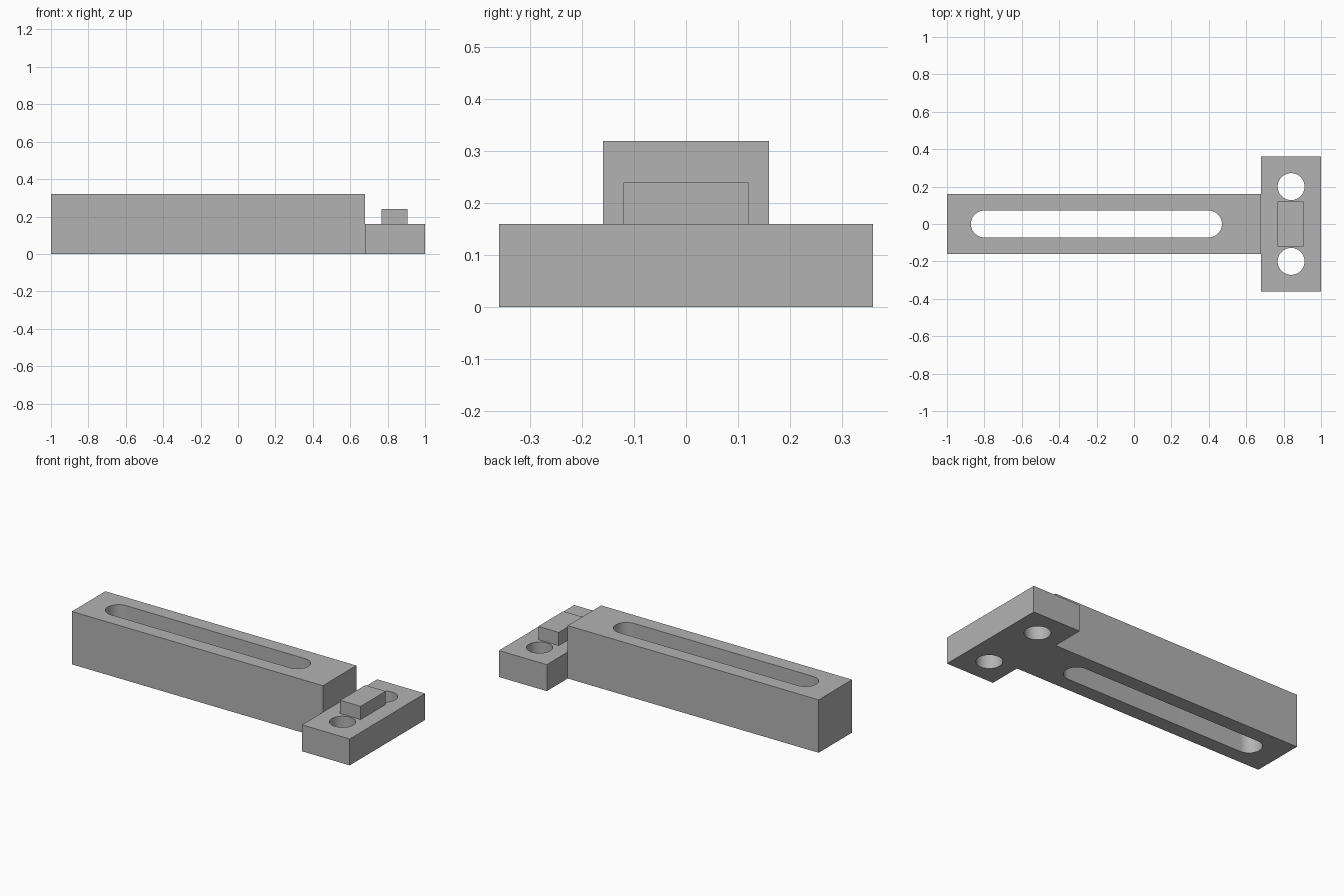
import bpy
import bmesh
import math

old = bpy.data.objects.get("Cube")
if old:
    bpy.data.objects.remove(old, do_unlink=True)

metal = bpy.data.materials.new("plain_grey")
metal.use_nodes = True
grey = (0.45, 0.45, 0.45, 1)
metal.diffuse_color = grey
metal.node_tree.nodes["Principled BSDF"].inputs["Base Color"].default_value = grey


def prism(name, outline, bottom, top):
    """Extrude a flat outline straight up into a closed solid."""
    bm = bmesh.new()
    face = bm.faces.new([bm.verts.new((x, y, bottom)) for x, y in outline])
    grown = bmesh.ops.extrude_face_region(bm, geom=[face], use_keep_orig=True)
    for item in grown["geom"]:
        if isinstance(item, bmesh.types.BMVert):
            item.co.z = top
    bmesh.ops.recalc_face_normals(bm, faces=bm.faces)
    mesh = bpy.data.meshes.new(name)
    bm.to_mesh(mesh)
    bm.free()
    mesh.materials.append(metal)
    obj = bpy.data.objects.new(name, mesh)
    bpy.context.collection.objects.link(obj)
    return obj


def slot_outline(x0, x1, y, radius, steps=24):
    """Two half circles joined by straight sides; a circle when x0 equals x1."""
    points = []
    for centre, start in ((x1, -math.pi / 2), (x0, math.pi / 2)):
        last = steps + 1 if x0 != x1 else steps
        for i in range(last):
            a = start + math.pi * i / steps
            points.append((centre + radius * math.cos(a), y + radius * math.sin(a)))
    return points


def combine(target, tool, operation):
    """Apply a boolean and remove the tool."""
    mod = target.modifiers.new(tool.name, "BOOLEAN")
    mod.operation = operation
    mod.solver = "EXACT"
    mod.object = tool
    bpy.context.view_layer.objects.active = target
    bpy.ops.object.modifier_apply(modifier=mod.name)
    bpy.data.objects.remove(tool, do_unlink=True)


def rectangle(x0, x1, half):
    return [(x0, -half), (x1, -half), (x1, half), (x0, half)]


bpy.ops.object.select_all(action="DESELECT")
joint, wide, radius = 0.68, 0.36, 0.072
arm, plate_top = 0.16, 0.16

# T-shaped base: arm foot and cross plate in one piece
foot = [(-1, -arm), (joint, -arm), (joint, -wide), (1, -wide),
        (1, wide), (joint, wide), (joint, arm), (-1, arm)]
body = prism("slotted_arm_with_cross_plate", foot, 0, plate_top)

# Raised upper half of the arm and the small key on the plate
combine(body, prism("arm_upper", rectangle(-1, joint, arm), plate_top, 0.32), "UNION")
combine(body, prism("key_block", rectangle(0.768, 0.905, 0.12), plate_top, 0.24), "UNION")

# Long slot and the pair of bolt holes, all cut right through
combine(body, prism("slot_cutter", slot_outline(-0.8, 0.398, 0, radius), -0.1, 0.5), "DIFFERENCE")
for side in (-1, 1):
    hole = slot_outline(0.84, 0.84, side * 0.2, radius)
    combine(body, prism("hole_cutter", hole, -0.1, 0.5), "DIFFERENCE")

# Merge coplanar leftovers, then smooth only the round walls
bm = bmesh.new()
bm.from_mesh(body.data)
bmesh.ops.dissolve_limit(bm, angle_limit=0.01, verts=bm.verts, edges=bm.edges)
bm.to_mesh(body.data)
bm.free()
body.select_set(True)
bpy.context.view_layer.objects.active = body
bpy.ops.object.shade_smooth_by_angle(angle=math.radians(30))
